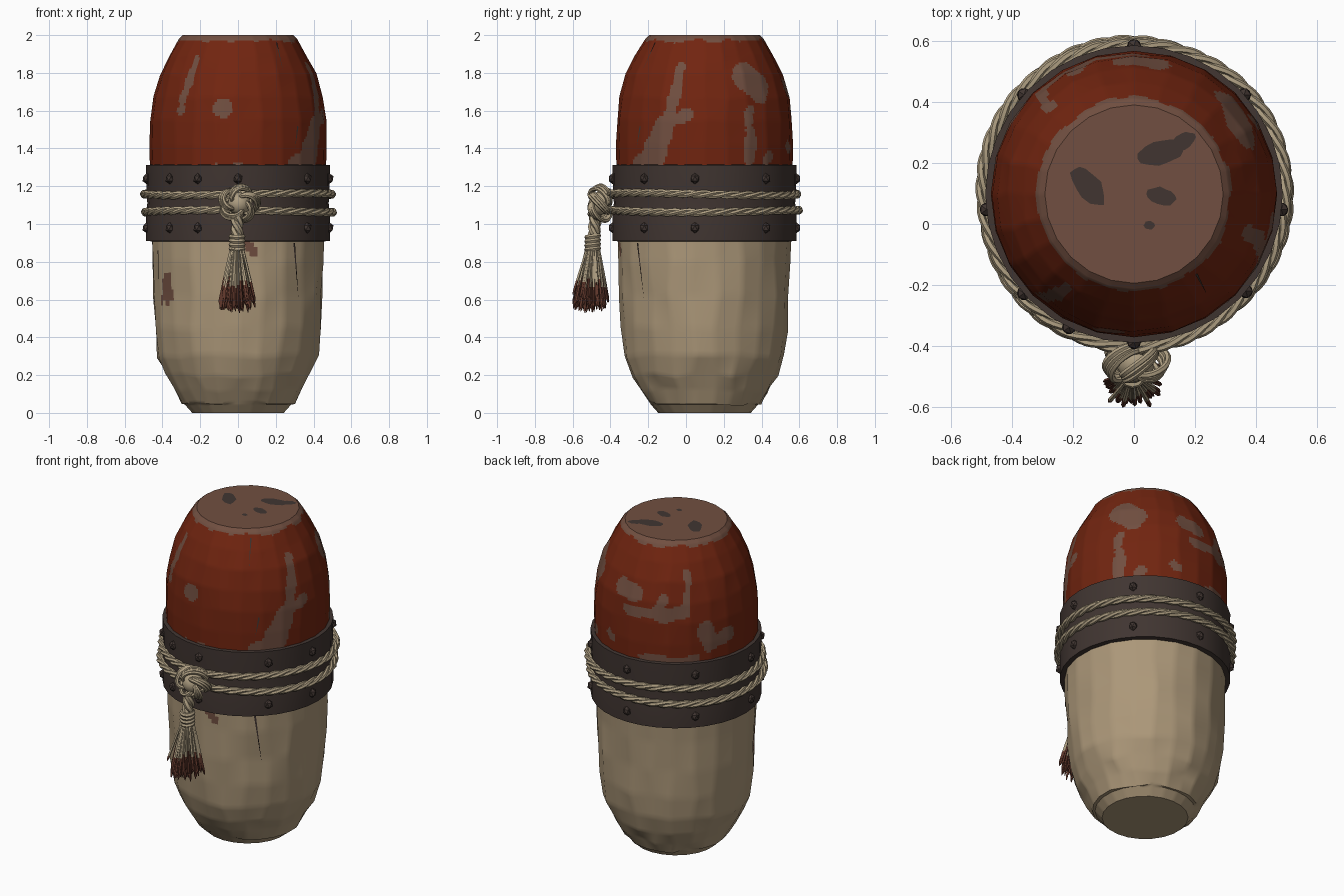
import bpy, bmesh, math, random
from math import sin, cos, pi, radians, degrees, atan2
from mathutils import Vector, noise

random.seed(4)
AXIS = 0.098  # y of the vessel's axis

if "Cube" in bpy.data.objects:
    bpy.data.objects.remove(bpy.data.objects["Cube"])


def material(name, r, g, b):
    m = bpy.data.materials.new(name)
    m.use_nodes = True
    m.diffuse_color = (r, g, b, 1)
    m.node_tree.nodes["Principled BSDF"].inputs["Base Color"].default_value = (r, g, b, 1)
    return m


CREAM = material("cream wood", 0.41, 0.31, 0.19)
RED = material("red paint", 0.165, 0.018, 0.005)
WORN = material("worn brown", 0.165, 0.078, 0.052)
DARK = material("dark leather", 0.052, 0.036, 0.031)
ROPE = material("rope fibre", 0.42, 0.34, 0.22)
TIP = material("stained fibre", 0.12, 0.04, 0.025)


def finish(name, bm, mats, angle=35):
    mesh = bpy.data.meshes.new(name)
    bmesh.ops.recalc_face_normals(bm, faces=bm.faces)
    bm.to_mesh(mesh)
    bm.free()
    for m in mats:
        mesh.materials.append(m)
    ob = bpy.data.objects.new(name, mesh)
    bpy.context.collection.objects.link(ob)
    bpy.ops.object.select_all(action="DESELECT")
    ob.select_set(True)
    bpy.context.view_layer.objects.active = ob
    bpy.ops.object.shade_smooth_by_angle(angle=radians(angle))
    return ob


def around(a, r, z):
    """Point at azimuth a (degrees, 0 = front, positive to +x)."""
    return Vector((r * sin(radians(a)), AXIS - r * cos(radians(a)), z))


def lathe(name, profile, mats, sides=24, cuts=1, jitter=0.0, paint=None, closed=False):
    """Faceted turned shape, finely split so paint can follow a rule."""
    rows = []
    for k, (r, z) in enumerate(profile):
        j = jitter if 1 < k < len(profile) - 2 else 0
        rows.append([around(360 * (i + random.uniform(-2, 2) * j * 10) / sides,
                            r + random.uniform(-j, j), z + random.uniform(-2, 2) * j)
                     for i in range(sides)])
    if closed:
        rows.append(rows[0])
    bm = bmesh.new()
    rings = []
    for k in range(len(rows) - 1):
        last = k == len(rows) - 2 and not closed
        for t in range(cuts + (1 if last else 0)):
            ring = []
            for i in range(sides):
                for s in range(cuts):
                    lo = rows[k][i].lerp(rows[k][(i + 1) % sides], s / cuts)
                    hi = rows[k + 1][i].lerp(rows[k + 1][(i + 1) % sides], s / cuts)
                    ring.append(bm.verts.new(lo.lerp(hi, t / cuts)))
            rings.append(ring)
    n = sides * cuts
    for k in range(len(rings) if closed else len(rings) - 1):
        a, b = rings[k], rings[(k + 1) % len(rings)]
        for i in range(n):
            bm.faces.new((a[i], a[(i + 1) % n], b[(i + 1) % n], b[i]))
    if not closed:
        bm.faces.new(rings[0])
        bm.faces.new(rings[-1])
    if paint:
        for f in bm.faces:
            f.material_index = paint(f.calc_center_median())
    return finish(name, bm, mats, 30)


def stroke_paint(strokes, rim=9.0):
    """Ragged worn strokes: azimuth and height of both ends, half width."""
    def paint(p):
        a = degrees(atan2(p.x, AXIS - p.y))
        rag = noise.noise(p * 9) * 0.022 + noise.noise(p * 25) * 0.008
        if p.z > rim + rag:
            return 1
        for a0, z0, a1, z1, w in strokes:
            q = Vector((radians((a - a0 + 180) % 360 - 180) * 0.45, p.z - z0))
            d = Vector((radians(a1 - a0) * 0.45, z1 - z0))
            t = max(0, min(1, q.dot(d) / max(d.dot(d), 1e-6)))
            if (q - d * t).length < w + rag:
                return 1
        return 0
    return paint


# Painted cap
cap_wear = [(-36, 1.87, -42, 1.6, .03), (-11, 1.61, -9, 1.61, .048),
            (42, 1.32, 58, 1.36, .05), (55, 1.4, 62, 1.5, .06), (66, 1.5, 71, 1.83, .032),
            (70, 1.55, 78, 1.58, .035), (122, 1.78, 132, 1.72, .075),
            (121, 1.34, 121, 1.59, .034), (134, 1.34, 138, 1.36, .035),
            (170, 1.72, 184, 1.7, .045), (178, 1.6, 200, 1.61, .035), (200, 1.61, 206, 1.7, .03),
            (206, 1.6, 222, 1.62, .04), (223, 1.62, 223, 1.84, .022),
            (236, 1.5, 240, 1.42, .045), (240, 1.41, 256, 1.44, .045),
            (188, 1.33, 228, 1.33, .022), (160, 1.42, 163, 1.4, .03), (-14, 1.31, 0, 1.31, .015)]
lathe("painted_cap", [(.466, 1.28), (.469, 1.42), (.464, 1.55), (.45, 1.67),
                      (.415, 1.79), (.365, 1.89), (.312, 1.982), (.292, 2.0)],
      [RED, WORN], 24, 9, 0.004, stroke_paint(cap_wear, 1.972))

# Carved lower body
lathe("wooden_body", [(.245, 0), (.285, .045), (.302, .052), (.34, .12), (.385, .2),
                      (.425, .3), (.441, .45), (.449, .62), (.456, .8), (.46, .95), (.46, 1.0)],
      [CREAM, WORN], 22, 6, 0.007,
      stroke_paint([(-58, .7, -58, .6, .04), (-64, .59, -54, .62, .025), (6, .9, 10, .86, .035)]))

# Strap
lathe("strap", [(.45, .908), (.486, .91), (.487, 1.04), (.48, 1.11),
                (.484, 1.18), (.487, 1.312), (.45, 1.315)], [DARK], 32, closed=True)

# Dark stains on the flat top
for cx, cy, size, tilt, slim in ((.09, .235, .085, 15, .45), (.16, .27, .045, 35, .6),
                                 (-.15, .125, .075, -50, .55), (.09, .09, .05, -10, .6),
                                 (.05, -.005, .018, 0, .8)):
    bm = bmesh.new()
    t = radians(tilt)
    ring = []
    for i in range(14):
        a = i * pi / 7
        u = size * cos(a) * random.uniform(.85, 1.1)
        v = size * slim * sin(a) * random.uniform(.85, 1.1)
        ring.append(bm.verts.new((cx + u * cos(t) - v * sin(t), cy + u * sin(t) + v * cos(t), 2.003)))
    bm.faces.new(ring)
    finish("top_stain", bm, [DARK])

# Thin cracks: wedges lying on the surface, as (azimuth, radius, height) ends
for a0, r0, z0, a1, r1, z1 in ((38, .332, 1.96, 36, .407, 1.81), (43, .465, 1.52, 40, .470, 1.4),
                               (40, .463, .9, 45, .453, .6), (-66, .463, .86, -68, .453, .6)):
    bm = bmesh.new()
    bm.faces.new([bm.verts.new(around(*p)) for p in
                  ((a0 - .7, r0, z0), (a0 + .7, r0, z0), (a1, r1, z1))])
    finish("crack", bm, [DARK])

# Rivets on the strap
bm = bmesh.new()
for z in (.98, 1.24):
    for a in (0, 49, 84, 132, 180, 228, 276, 312, 334):
        stud = bmesh.ops.create_icosphere(bm, subdivisions=1, radius=.027)["verts"]
        for v in stud:
            v.co = around(a, .485, z) + Vector((v.co.x, v.co.y, v.co.z * 1.15)) * .95
finish("rivets", bm, [DARK], 20)


def cords(name, paths, radius, cyclic, mat):
    """Round cords swept along several point paths, joined in one mesh."""
    cu = bpy.data.curves.new(name, "CURVE")
    cu.dimensions = "3D"
    cu.bevel_depth = radius
    cu.bevel_resolution = 1
    cu.use_fill_caps = True
    for pts in paths:
        sp = cu.splines.new("POLY")
        sp.points.add(len(pts) - 1)
        sp.use_cyclic_u = cyclic
        for p, co in zip(sp.points, pts):
            p.co = (*co, 1)
    temp = bpy.data.objects.new(name + "_path", cu)
    bpy.context.collection.objects.link(temp)
    bpy.context.view_layer.update()
    mesh = bpy.data.meshes.new_from_object(temp.evaluated_get(bpy.context.evaluated_depsgraph_get()))
    bm = bmesh.new()
    bm.from_mesh(mesh)
    bpy.data.objects.remove(temp)
    return finish(name, bm, [mat])


# Two twisted rope turns
for name, height, phase in (("upper_rope", 1.158, 0), ("lower_rope", 1.068, 2)):
    strands = []
    for s in range(3):
        pts = []
        for i in range(160):
            a = 2 * pi * i / 160
            w = a * 13 + s * 2 * pi / 3
            r = .496 + .006 * cos(a * 3 + phase) + .011 * cos(w)
            pts.append(around(degrees(a), r, height + .006 * sin(a * 2 + phase) + .011 * sin(w)))
        strands.append(pts)
    cords(name, strands, .0125, True, ROPE)

# Knot: woven loops around a core
KNOT = Vector((.005, -.455, 1.108))
weave = []
for s in (-1, 0, 1):
    pts = []
    for i in range(110):
        t = 2 * pi * i / 110
        r = .06 + (.034 + .008 * s) * cos(5 * t)
        pts.append(KNOT + Vector((r * cos(3 * t + s * .12) * 1.05, -.048 * sin(5 * t) + s * .008,
                                  r * sin(3 * t + s * .12) * .95)))
    weave.append(pts)
cords("knot", weave, .011, True, ROPE)
bm = bmesh.new()
bmesh.ops.create_icosphere(bm, subdivisions=2, radius=.062)
bmesh.ops.translate(bm, verts=bm.verts, vec=KNOT)
finish("knot_core", bm, [ROPE])

# Hanging cord and its binding
hang = [[(-.005 + .017 * cos(i * .45 + s * 2.1), -.478 - .001 * i + .017 * sin(i * .45 + s * 2.1),
          1.05 - .011 * i) for i in range(18)] for s in range(3)]
cords("hanging_cord", hang, .018, False, ROPE)
bind = [[(-.005 + .032 * cos(k * pi / 6), -.494 + .032 * sin(k * pi / 6), z + .004 * sin(k * pi / 6))
         for k in range(12)] for z in (.868, .89, .912, .934)]
cords("binding", bind, .013, True, ROPE)

# Tassel: tapered fibres with stained tips
bm = bmesh.new()
for k in range(120):
    a = random.uniform(0, 2 * pi)
    spread = math.sqrt(random.random())
    stray = k % 20 == 0
    top = Vector((-.005 + .034 * spread * cos(a), -.495 + .034 * spread * sin(a), .875))
    reach = .105 * spread + (.012 if stray else 0)
    end = Vector((-.003 + reach * cos(a), -.507 + .95 * reach * sin(a),
                  random.uniform(.515, .58) + .03 * spread + (.08 if stray else 0)))
    stain = (.875 - random.uniform(.66, .73)) / (.875 - end.z)
    rings = []
    for t, w in ((0, .006), (stain, .008), (.93, .0075), (1, .002)):
        c = top.lerp(end, t)
        rings.append([bm.verts.new(c + Vector((w * cos(a + q * pi / 2), w * sin(a + q * pi / 2), 0)))
                      for q in range(4)])
    for n in range(3):
        for q in range(4):
            f = bm.faces.new((rings[n][q], rings[n][(q + 1) % 4],
                              rings[n + 1][(q + 1) % 4], rings[n + 1][q]))
            f.material_index = 1 if n else 0
    bm.faces.new(rings[3]).material_index = 1
finish("tassel", bm, [ROPE, TIP], 20)
